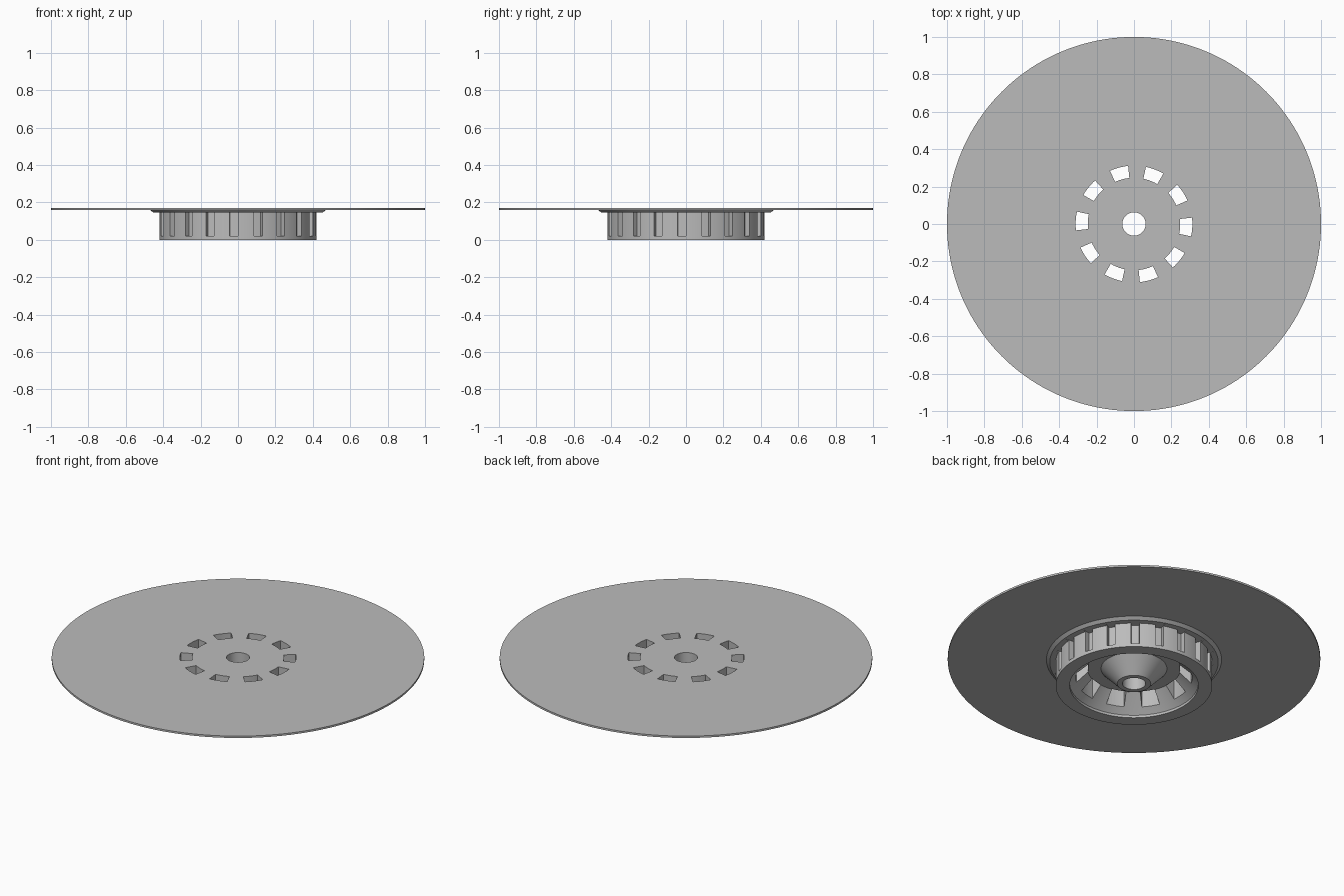
import bpy, bmesh
from math import sin, cos, radians
from mathutils import Matrix, Vector

if "Cube" in bpy.data.objects:
    bpy.data.objects.remove(bpy.data.objects["Cube"], do_unlink=True)

SEGMENTS = 160
TWIST = -3  # angle of the first window and groove, in degrees

grey = bpy.data.materials.new("plain grey")
grey.use_nodes = True
grey.diffuse_color = (0.5, 0.5, 0.5, 1)
grey.node_tree.nodes["Principled BSDF"].inputs["Base Color"].default_value = (0.5, 0.5, 0.5, 1)


def finish(bm, name):
    bmesh.ops.recalc_face_normals(bm, faces=bm.faces[:])
    mesh = bpy.data.meshes.new(name)
    bm.to_mesh(mesh)
    bm.free()
    obj = bpy.data.objects.new(name, mesh)
    bpy.context.collection.objects.link(obj)
    mesh.materials.append(grey)
    return obj


def lathe(name, profile):
    """Turn a closed (radius, height) profile around the z axis."""
    bm = bmesh.new()
    rings = []
    for i in range(SEGMENTS):
        turn = Matrix.Rotation(radians(360 * i / SEGMENTS), 3, "Z")
        rings.append([bm.verts.new(turn @ Vector((r, 0, z))) for r, z in profile])
    n = len(profile)
    for i, ring in enumerate(rings):
        nxt = rings[(i + 1) % SEGMENTS]
        for j in range(n):
            k = (j + 1) % n
            bm.faces.new((ring[j], nxt[j], nxt[k], ring[k]))
    return finish(bm, name)


def sector_ring(name, count, width, r_in, r_out, low, high, steps=6):
    """Ring of evenly spaced arc-shaped blocks used as a cutter."""
    bm = bmesh.new()
    for c in range(count):
        start = TWIST + 360 * c / count - width / 2
        angles = [radians(start + width * s / steps) for s in range(steps + 1)]
        outline = [(r_out, a) for a in angles] + [(r_in, a) for a in reversed(angles)]
        face = bm.faces.new([bm.verts.new((r * cos(a), r * sin(a), low)) for r, a in outline])
        up = bmesh.ops.extrude_face_region(bm, geom=[face], use_keep_orig=True)
        tops = [v for v in up["geom"] if isinstance(v, bmesh.types.BMVert)]
        bmesh.ops.translate(bm, verts=tops, vec=(0, 0, high - low))
    cutter = finish(bm, name)
    cutter.hide_render = True
    cutter.hide_set(True)
    cutter.display_type = "WIRE"
    return cutter


def cut(obj, cutter):
    mod = obj.modifiers.new(cutter.name, "BOOLEAN")
    mod.operation = "DIFFERENCE"
    mod.solver = "EXACT"
    mod.object = cutter
    bpy.context.view_layer.objects.active = obj
    bpy.ops.object.modifier_apply(modifier=mod.name)


# Thin round plate with a centre bore
plate = lathe("round_plate", [(0.062, 0.16), (1, 0.16), (1, 0.171), (0.062, 0.171)])

# Hub below: bore, centre cone, ceiling, sloped wall, rim, grip wall and flange
hub = lathe("hub", [
    (0.062, 0.16), (0.062, 0.012), (0.09, 0.012), (0.177, 0.105),
    (0.25, 0.105), (0.335, 0.025), (0.345, 0.015), (0.345, 0),
    (0.42, 0), (0.42, 0.145), (0.452, 0.145), (0.47, 0.16)])

# Vent windows go through both parts, grip grooves only into the hub wall
windows = sector_ring("window_cutter", 10, 18.5, 0.247, 0.312, -0.1, 0.3)
grooves = sector_ring("groove_cutter", 20, 6.2, 0.39, 0.44, 0.02, 0.147, 2)
cut(plate, windows)
cut(hub, windows)
cut(hub, grooves)
for cutter in (windows, grooves):
    bpy.data.objects.remove(cutter, do_unlink=True)

# Smooth round faces, crisp edges
for obj in (plate, hub):
    bpy.ops.object.select_all(action="DESELECT")
    obj.select_set(True)
    bpy.context.view_layer.objects.active = obj
    bpy.ops.object.shade_smooth_by_angle(angle=radians(25))
